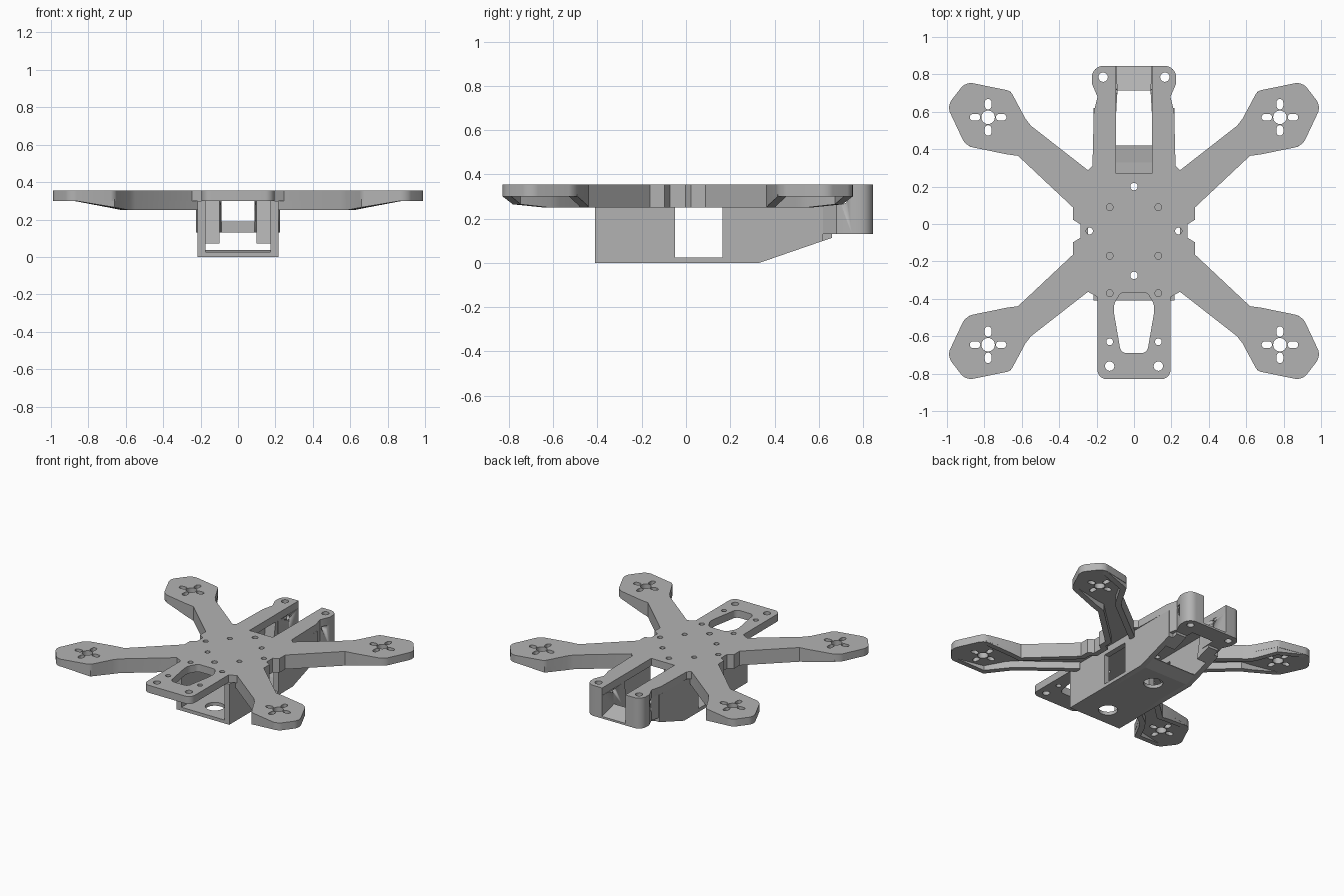
import bpy, bmesh, math
from mathutils import Matrix, Vector

cube = bpy.data.objects.get("Cube")
if cube:
    bpy.data.objects.remove(cube, do_unlink=True)

grey = bpy.data.materials.new("plain_grey")
grey.use_nodes = True
grey.diffuse_color = (0.45, 0.45, 0.45, 1)
grey.node_tree.nodes["Principled BSDF"].inputs["Base Color"].default_value = (0.45, 0.45, 0.45, 1)

MID = -0.0375          # y of the arm symmetry line
TOP, DECK, RIB = 0.355, 0.30, 0.25
# maps profile (a, b, depth) to world (depth, a, b) for side profiles
SIDE = Matrix(((0, 0, 1, 0), (1, 0, 0, 0), (0, 1, 0, 0), (0, 0, 0, 1)))


def rounded(points):
    """Replace corners given as (x, y, radius) with short arcs."""
    out = []
    for i, p in enumerate(points):
        c = Vector(p[:2])
        if len(p) < 3:
            out.append(c)
            continue
        a = (Vector(points[i - 1][:2]) - c).normalized() * p[2]
        b = (Vector(points[(i + 1) % len(points)][:2]) - c).normalized() * p[2]
        for k in range(9):
            t = k / 8 * math.pi / 2
            out.append(c + a * (1 - math.sin(t)) + b * (1 - math.cos(t)))
    return out


def both_sides(half):
    return half + [(-p[0], *p[1:]) for p in reversed(half)]


def circle(x, y, r, n=24):
    return [(x + r * math.cos(2 * math.pi * k / n), y + r * math.sin(2 * math.pi * k / n)) for k in range(n)]


def slot(x, y, angle, near, far, r):
    """Stadium-shaped hole pointing away from x, y."""
    pts = []
    for k in range(18):
        a = math.pi * (k if k < 9 else k - 1) / 8 - math.pi / 2
        p = Vector((far if k < 9 else near, 0)) + Vector((math.cos(a), math.sin(a))) * r
        pts.append(Vector((x, y)) + Matrix.Rotation(angle, 2) @ p)
    return pts


def finish(name, mesh):
    ob = bpy.data.objects.new(name, mesh)
    bpy.context.collection.objects.link(ob)
    mesh.materials.clear()
    mesh.materials.append(grey)
    bpy.ops.object.select_all(action="DESELECT")
    ob.select_set(True)
    bpy.context.view_layer.objects.active = ob
    bpy.ops.object.shade_smooth_by_angle(angle=math.radians(30))
    return ob


def slab(name, outline, low, high, holes=(), matrix=None):
    """Extrude a filled outline with holes between two depths."""
    cu = bpy.data.curves.new(name, "CURVE")
    cu.dimensions, cu.fill_mode, cu.extrude = "2D", "BOTH", (high - low) / 2
    for loop in [outline, *holes]:
        sp = cu.splines.new("POLY")
        sp.points.add(len(loop) - 1)
        for p, q in zip(sp.points, loop):
            p.co = (q[0], q[1], 0, 1)
        sp.use_cyclic_u = True
    tmp = bpy.data.objects.new(name + "_curve", cu)
    bpy.context.collection.objects.link(tmp)
    dg = bpy.context.evaluated_depsgraph_get()
    mesh = bpy.data.meshes.new_from_object(tmp.evaluated_get(dg))
    bpy.data.objects.remove(tmp, do_unlink=True)
    mesh.transform(Matrix.Translation((0, 0, (low + high) / 2)))
    if matrix:
        mesh.transform(matrix)
    bm = bmesh.new()
    bm.from_mesh(mesh)
    bmesh.ops.remove_doubles(bm, verts=bm.verts, dist=0.0001)
    bmesh.ops.recalc_face_normals(bm, faces=bm.faces)
    bm.to_mesh(mesh)
    bm.free()
    return finish(name, mesh)


def rib(name, path, sx, sy, width=0.04):
    """Lip hanging under the deck edge; path holds x, y offset from MID, bottom z."""
    bm = bmesh.new()
    rings = []
    for i, (x, y, z) in enumerate(path):
        here = Vector((x, y))
        steps = [Vector(path[j + 1][:2]) - Vector(path[j][:2]) for j in (i - 1, i) if 0 <= j < len(path) - 1]
        normals = [Vector((-d.y, d.x)).normalized() for d in steps]
        n = sum(normals, Vector((0, 0))).normalized()
        inner = here + n * width / max(0.5, n.dot(normals[0]))
        ring = [(here, DECK + 0.01), (here, z), (inner, z), (inner, DECK + 0.01)]
        rings.append([bm.verts.new((p.x * sx, MID + p.y * sy, h)) for p, h in ring])
    for a, b in zip(rings, rings[1:]):
        for k in range(4):
            bm.faces.new((a[k], a[(k + 1) % 4], b[(k + 1) % 4], b[k]))
    bm.faces.new(rings[0])
    bm.faces.new(rings[-1])
    bmesh.ops.recalc_face_normals(bm, faces=bm.faces)
    mesh = bpy.data.meshes.new(name)
    bm.to_mesh(mesh)
    bm.free()
    return finish(name, mesh)


# Deck outline: one front arm, mirrored to the back and to the other side
arm = [(0.246, -0.325), (0.55, -0.562), (0.58, -0.6), (0.66, -0.749, 0.02), (0.9, -0.798, 0.04),
       (1.0, -0.668, 0.04), (0.9, -0.455, 0.04), (0.68, -0.41), (0.62, -0.402),
       (0.325, -0.125), (0.325, -0.06), (0.285, -0.035)]
front_arm = [(p[0], MID + p[1], *p[2:]) for p in arm]
back_arm = [(p[0], MID - p[1], *p[2:]) for p in reversed(arm)]
tail = [(0.222, 0.31), (0.215, 0.6), (0.195, 0.68), (0.225, 0.75), (0.225, 0.845, 0.06), (0.095, 0.845)]
half = [(0.195, -0.83, 0.05), (0.195, -0.39)] + front_arm + back_arm + tail + [(0.095, 0.27)]

# Deck holes: nose opening, screws and motor mounts
nose = [(0.07, -0.69, 0.03), (0.108, -0.47, 0.02), (0.108, -0.43, 0.02), (0.07, -0.365, 0.02)]
holes = [rounded(both_sides(nose)), circle(0, 0.2, 0.02), circle(0, -0.275, 0.02)]
for s in (-1, 1):
    for x, y, r in [(0.13, -0.63, 0.018), (0.13, -0.76, 0.025), (0.13, -0.37, 0.018), (0.13, -0.17, 0.018),
                    (0.13, 0.09, 0.018), (0.238, MID, 0.018), (0.165, 0.785, 0.025)]:
        holes.append(circle(s * x, y, r))
    for t in (-1, 1):
        x, y = s * 0.78, MID + t * 0.608
        holes.append(circle(x, y, 0.036))
        holes += [slot(x, y, k * math.pi / 2, 0.06, 0.08, 0.018) for k in range(4)]
slab("deck", rounded(both_sides(half)), DECK, TOP, holes)

# Stiffening ribs that fade out below the motor mounts
outer = [(0.2, -0.29, RIB), (0.246, -0.325, RIB), (0.55, -0.562, RIB), (0.58, -0.6, RIB),
         (0.66, -0.745, 0.265), (0.87, -0.79, DECK)]
inner = [(0.88, -0.452, DECK), (0.68, -0.41, 0.262), (0.62, -0.402, RIB), (0.325, -0.125, RIB),
         (0.325, -0.06, RIB), (0.285, -0.035, RIB), (0.285, 0, RIB)]
for sx, side in ((1, "left"), (-1, "right")):
    for sy, end in ((1, "front"), (-1, "back")):
        rib(f"{side}_{end}_outer_rib", outer, sx, sy)
        rib(f"{side}_{end}_inner_rib", inner, sx, sy)

# Floor of the body tray and its rising back lip
slab("tray_floor", both_sides([(0.215, -0.41), (0.215, 0.33)]), 0, 0.025,
     [circle(0, -0.27, 0.065), circle(0, 0.2, 0.065)])
slab("tray_lip", [(0.33, 0), (0.42, 0.031), (0.42, 0.036), (0.33, 0.025)], -0.18, 0.18, matrix=SIDE)

# Side walls with a window, inner cheeks and back posts
wall = [(-0.41, 0), (0.33, 0), (0.62, 0.1), (0.62, DECK), (-0.41, DECK)]
window = [(-0.05, 0.025), (0.165, 0.025), (0.165, RIB), (-0.05, RIB)]
cheek = [(0.54, 0.073), (0.66, 0.113), (0.66, DECK), (0.58, DECK)]
post = [(0.215, 0.6), (0.195, 0.68), (0.225, 0.75), (0.225, 0.845, 0.06), (0.095, 0.845), (0.088, 0.72), (0.095, 0.6)]
bore = slab("bore_cutter", circle(0.71, 0.285, 0.018), -0.5, 0.5, matrix=SIDE)
bore.hide_render = True
bore.hide_set(True)
for s, side in ((1, "left"), (-1, "right")):
    a, b = sorted((s * 0.175, s * 0.216))
    slab(side + "_wall", wall, a, b, [window], SIDE)
    a, b = sorted((s * 0.098, s * 0.18))
    slab(side + "_cheek", cheek, a, b, matrix=SIDE)
    ob = slab(side + "_post", rounded([(s * p[0], *p[1:]) for p in post]), 0.13, DECK,
              [circle(s * 0.165, 0.785, 0.025)])
    cut = ob.modifiers.new("bore", "BOOLEAN")
    cut.operation, cut.object = "DIFFERENCE", bore

# Sloped cross bar between the back posts
slab("back_bar", [(0.715, 0.13), (0.845, 0.13), (0.845, 0.145), (0.715, 0.19)], -0.097, 0.097, matrix=SIDE)
